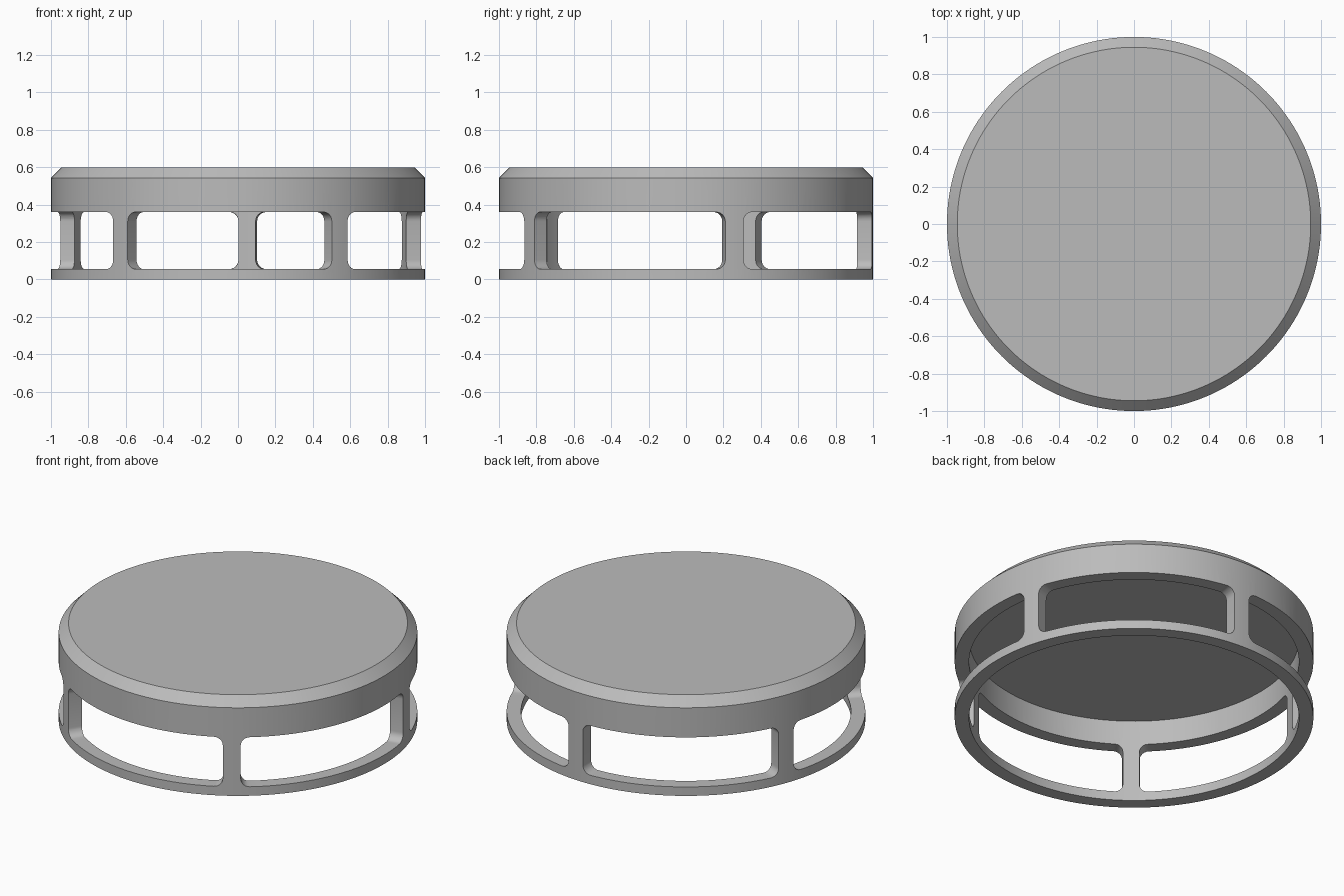
import bpy, bmesh
from math import sin, cos, pi, radians, sqrt

if "Cube" in bpy.data.objects:
    bpy.data.objects.remove(bpy.data.objects["Cube"], do_unlink=True)

SEGMENTS = 160
POSTS = 5
FIRST_POST = radians(15)
HALF_POST = 0.05
WINDOW_LOW, WINDOW_HIGH, CORNER = 0.055, 0.36, 0.05

grey = bpy.data.materials.new("plain_grey")
grey.use_nodes = True
colour = (0.5, 0.5, 0.5, 1)
grey.diffuse_color = colour
grey.node_tree.nodes["Principled BSDF"].inputs["Base Color"].default_value = colour


def make_object(name, bm):
    bmesh.ops.recalc_face_normals(bm, faces=bm.faces)
    mesh = bpy.data.meshes.new(name)
    bm.to_mesh(mesh)
    bm.free()
    mesh.materials.append(grey)
    obj = bpy.data.objects.new(name, mesh)
    bpy.context.collection.objects.link(obj)
    return obj


# Cap body: chamfered disc with a hollow underside
profile = [(0.92, 0), (1, 0), (1, 0.542), (0.945, 0.597)]
bm = bmesh.new()
rings = []
for r, z in profile + [(0.92, 0.51)]:
    rings.append([bm.verts.new((r * cos(2 * pi * i / SEGMENTS), r * sin(2 * pi * i / SEGMENTS), z))
                  for i in range(SEGMENTS)])
for a, b in [(0, 1), (1, 2), (2, 3), (4, 0)]:
    for i in range(SEGMENTS):
        j = (i + 1) % SEGMENTS
        bm.faces.new((rings[a][i], rings[a][j], rings[b][j], rings[b][i]))
bm.faces.new(rings[3])
bm.faces.new(rings[4])
cap = make_object("vented_round_cap", bm)

# Window cutters: curved blocks with rounded corners between the posts
bm = bmesh.new()
for k in range(POSTS):
    start = FIRST_POST + 2 * pi * k / POSTS + HALF_POST
    width = 2 * pi / POSTS - 2 * HALF_POST
    round_steps = [CORNER * (1 - cos(pi / 2 * s / 6)) for s in range(7)]
    middle = [CORNER + (width - 2 * CORNER) * s / 24 for s in range(1, 24)]
    offsets = round_steps + middle + [width - d for d in reversed(round_steps)]
    columns = []
    for d in offsets:
        edge = min(d, width - d, CORNER)
        inset = CORNER - sqrt(max(0, CORNER ** 2 - (CORNER - edge) ** 2))
        low, high = WINDOW_LOW + inset, WINDOW_HIGH - inset
        c, s = cos(start + d), sin(start + d)
        columns.append([bm.verts.new((r * c, r * s, z))
                        for r, z in [(0.85, low), (1.1, low), (1.1, high), (0.85, high)]])
    for a, b in zip(columns, columns[1:]):
        for i in range(4):
            j = (i + 1) % 4
            bm.faces.new((a[i], a[j], b[j], b[i]))
    bm.faces.new(columns[0])
    bm.faces.new(columns[-1])
cutter = make_object("window_cutter", bm)
cutter.hide_render = True

# Cut the windows, then drop the cutter
cut = cap.modifiers.new("windows", "BOOLEAN")
cut.operation = "DIFFERENCE"
cut.solver = "EXACT"
cut.object = cutter
bpy.context.view_layer.objects.active = cap
cap.select_set(True)
bpy.ops.object.modifier_apply(modifier=cut.name)
bpy.data.objects.remove(cutter, do_unlink=True)

# Smooth walls with crisp rims
bpy.ops.object.shade_smooth_by_angle(angle=radians(30))
